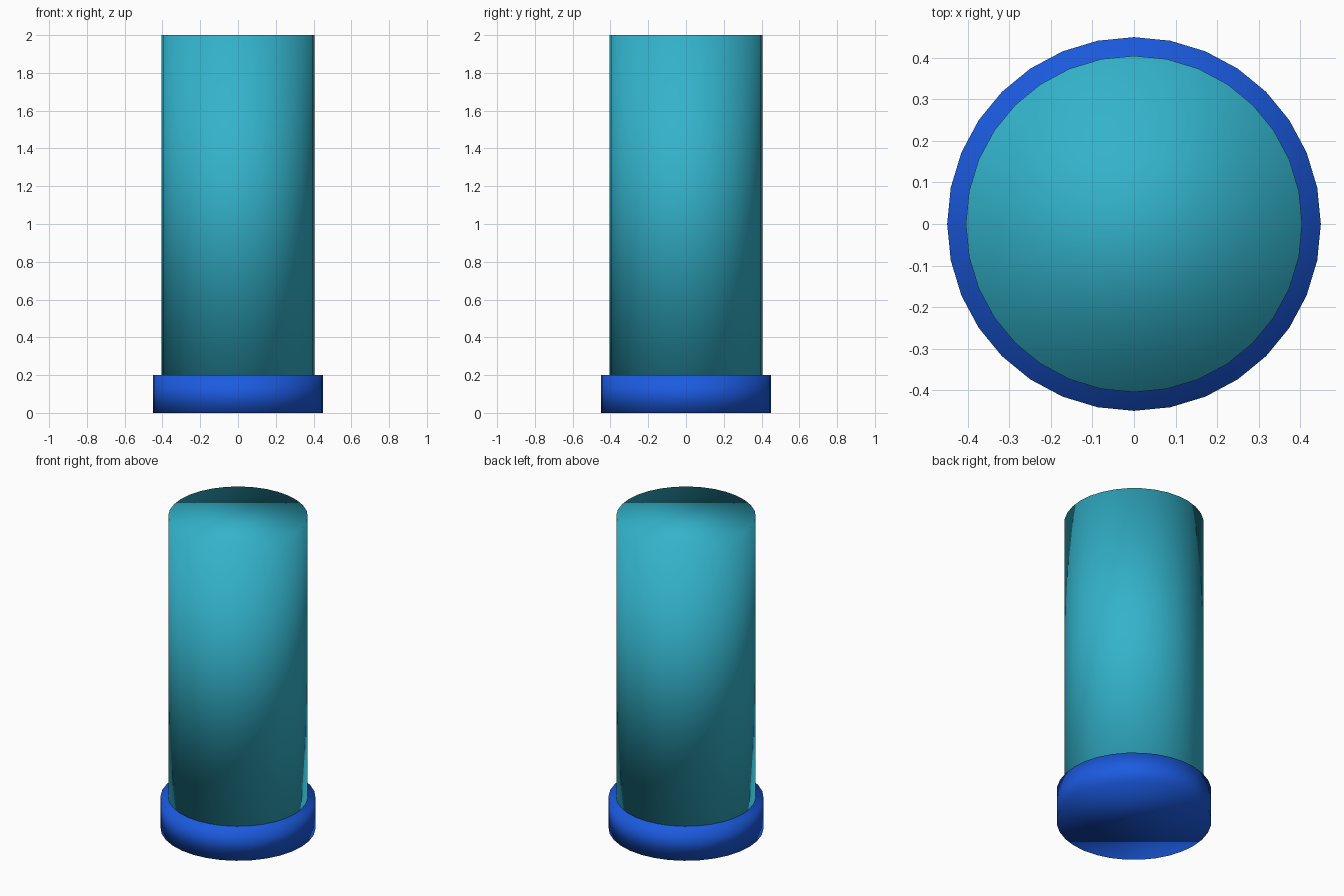
import bpy

if "Cube" in bpy.data.objects:
    bpy.data.objects.remove(bpy.data.objects["Cube"])


def material(name, color):
    mat = bpy.data.materials.new(name)
    mat.diffuse_color = (*color, 1.0)
    mat.use_nodes = True
    mat.node_tree.nodes["Principled BSDF"].inputs["Base Color"].default_value = mat.diffuse_color
    return mat


def cylinder(name, radius, z0, z1, mat):
    """Fully smooth-shaded 32-sided cylinder between two heights."""
    bpy.ops.mesh.primitive_cylinder_add(
        vertices=32, radius=radius, depth=z1 - z0, location=(0, 0, (z0 + z1) / 2))
    obj = bpy.context.object
    obj.name = name
    obj.data.materials.append(mat)
    bpy.ops.object.shade_smooth()
    return obj


# Wide foot disc
cylinder("base", 0.45, 0.0, 0.2, material("blue", (0.011, 0.104, 0.75)))

# Tall column standing on the foot
cylinder("column", 0.405, 0.2, 2.0, material("teal", (0.033, 0.45, 0.6)))
